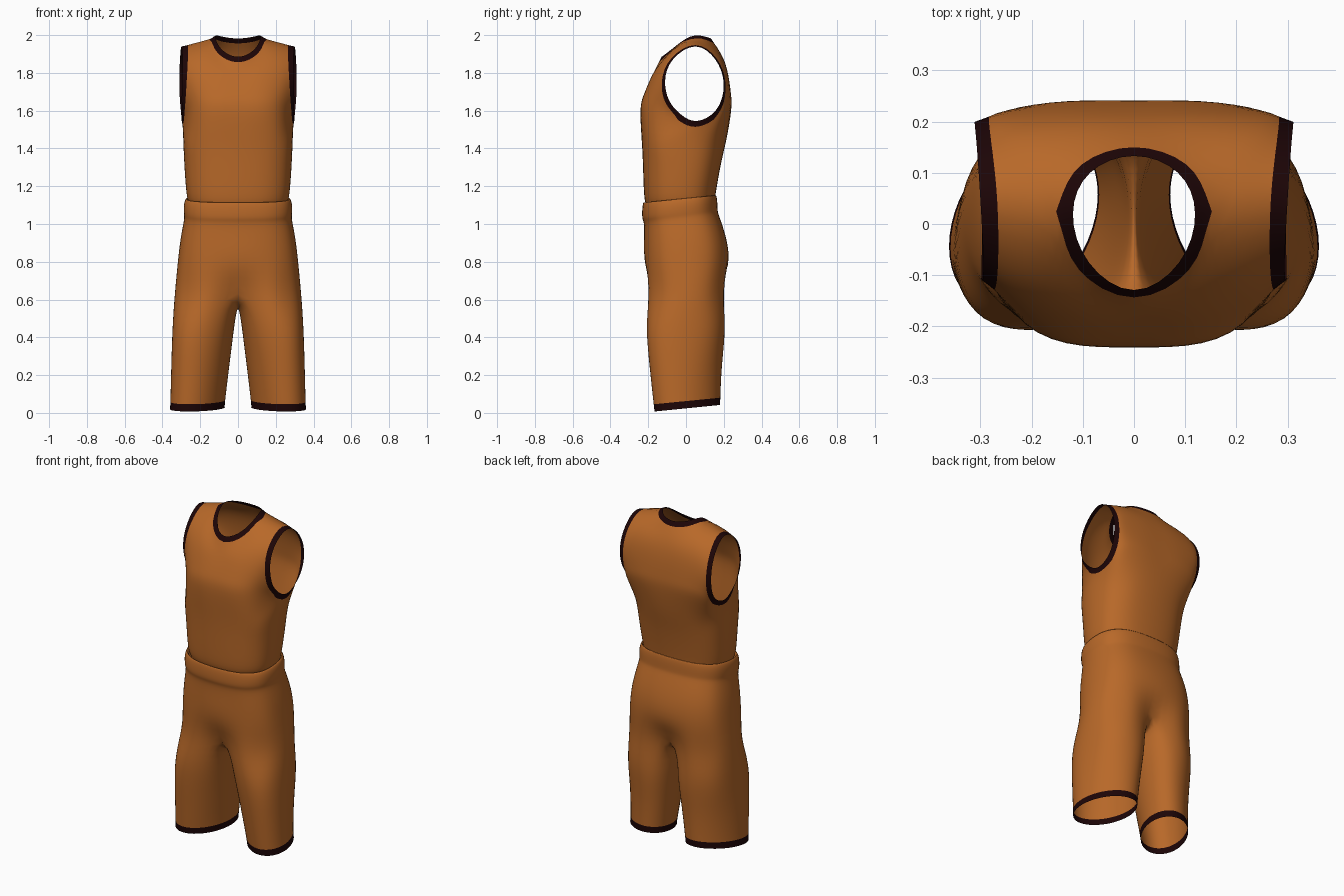
import bpy, bmesh, math
from mathutils import Matrix, Vector

if "Cube" in bpy.data.objects:
    bpy.data.objects.remove(bpy.data.objects["Cube"])


def material(name, rgb):
    m = bpy.data.materials.new(name)
    m.diffuse_color = (*rgb, 1)
    m.use_nodes = True
    m.node_tree.nodes["Principled BSDF"].inputs["Base Color"].default_value = m.diffuse_color
    return m


FABRIC = material("orange fabric", (0.48, 0.14, 0.022))
TRIM = material("dark trim", (0.012, 0.0015, 0.002))


def oval(x0, hw, yf, yb, step, cols, p, skew=0):
    """Boxy oval in plan; column 4 is outermost, column 0 at the front, skew leans it forward-outward."""
    pts = []
    for c in range(cols):
        a = math.radians((c - 4) * step)
        co, si = math.cos(a), math.sin(a - math.radians(skew))
        pts.append((x0 + hw * math.copysign(abs(co) ** p, co),
                    (yf + yb) / 2 + (yb - yf) / 2 * math.copysign(abs(si) ** p, si)))
    return pts


def half_ring(z, hw, yf, yb, tilt=0.0, p=0.76):
    return [Vector((x, y, z + tilt * y)) for x, y in oval(0, hw, yf, yb, 22.5, 9, p)]


def strip(quads, a, b, closed=False):
    """Quads between two rows of points."""
    n = len(a)
    for i in range(n if closed else n - 1):
        j = (i + 1) % n
        quads.append((a[i], a[j], b[j], b[i]))


def garment(name, quads, is_trim, inset=0.0):
    """Mirror the half cage, colour the trim, and smooth through the cage points."""
    bm = bmesh.new()
    for q in quads:
        bm.faces.new([bm.verts.new(v) for v in q])
    bmesh.ops.remove_doubles(bm, verts=bm.verts[:], dist=1e-4)
    bmesh.ops.mirror(bm, geom=bm.verts[:] + bm.edges[:] + bm.faces[:],
                     matrix=Matrix.Identity(4), merge_dist=1e-4, axis='X')
    bmesh.ops.remove_doubles(bm, verts=bm.verts[:], dist=1e-4)
    bmesh.ops.recalc_face_normals(bm, faces=bm.faces[:])
    rim = bm.faces[:]
    if inset:
        rim = bmesh.ops.inset_region(bm, faces=bm.faces[:], thickness=inset,
                                     use_boundary=True, use_even_offset=True)["faces"]
    for f in rim:
        f.material_index = int(is_trim(f.calc_center_median()))
    for f in bm.faces:
        f.smooth = True
    me = bpy.data.meshes.new(name)
    bm.to_mesh(me)
    bm.free()
    me.materials.append(FABRIC)
    me.materials.append(TRIM)
    ob = bpy.data.objects.new(name, me)
    bpy.context.collection.objects.link(ob)
    sub = ob.modifiers.new("smooth", 'SUBSURF')
    sub.levels = sub.render_levels = 2
    # swell the cage so that the smoothed surface passes through the wanted points
    goal = [v.co.copy() for v in me.vertices]
    for _ in range(3):
        dg = bpy.context.evaluated_depsgraph_get()
        dg.update()
        ev = ob.evaluated_get(dg).data
        shift = [g - ev.vertices[i].co for i, g in enumerate(goal)]
        for v, s in zip(me.vertices, shift):
            if s.length < 0.08:
                v.co += s * 0.85
        me.update()
        ob.update_tag()
    return ob


def vecs(row):
    return [Vector(p) for p in row]


# --- sleeveless top: rings up to the armpit, then front and back panels
low = [half_ring(1.08, .252, -.208, .148, 0, .8),
       half_ring(1.16, .272, -.222, .157, 0, .8),
       half_ring(1.32, .284, -.228, .185, 0, .78),
       half_ring(1.45, .290, -.235, .215)]

# front panel rows, centre to armhole edge
front = [vecs(r) for r in (
    [(0, -.240, 1.60), (.13, -.234, 1.60), (.235, -.175, 1.59), (.296, -.02, 1.575)],
    [(0, -.224, 1.68), (.13, -.218, 1.68), (.232, -.172, 1.67), (.298, -.088, 1.65)],
    [(0, -.195, 1.75), (.12, -.190, 1.76), (.225, -.155, 1.77), (.296, -.110, 1.76)],
    [(0, -.165, 1.81), (.10, -.153, 1.83), (.195, -.105, 1.88), (.294, -.070, 1.87)],
    [(0, -.130, 1.885), (.088, -.075, 1.925), (.119, .02, 1.992), (.300, .05, 1.942)])]

# back panel rows, armhole edge to centre
back = [vecs(r) for r in (
    [(.300, .13, 1.575), (.25, .210, 1.59), (.13, .236, 1.60), (0, .238, 1.60)],
    [(.307, .185, 1.65), (.245, .222, 1.67), (.13, .237, 1.68), (0, .238, 1.68)],
    [(.311, .198, 1.76), (.24, .216, 1.77), (.12, .224, 1.78), (0, .225, 1.78)],
    [(.307, .155, 1.87), (.22, .168, 1.90), (.11, .188, 1.89), (0, .195, 1.88)],
    [(.300, .05, 1.942), (.119, .02, 1.992), (.086, .100, 1.992), (0, .133, 1.982)])]

armpit = Vector((.298, .05, 1.545))
quads = []
rings = low + [front[0] + [armpit] + back[0]]
for a, b in zip(rings, rings[1:]):
    strip(quads, a, b)
for panel in (front, back):
    for a, b in zip(panel, panel[1:]):
        strip(quads, a, b)
garment("sleeveless_top", quads, lambda c: c.z > 1.3, inset=0.030)

# --- shorts: rolled waistband, hips, crotch seam and legs
hips = [half_ring(z, hw, yf, yb, t) for z, hw, yf, yb, t in (
    (1.115, .262, -.215, .152, .10),
    (1.137, .274, -.224, .158, .10),
    (1.105, .286, -.231, .165, .10),
    (1.055, .286, -.231, .168, .10),
    (1.020, .286, -.223, .178, .08),
    (.920, .304, -.221, .213, 0),
    (.780, .320, -.217, .224, 0))]
crotch = half_ring(.62, .335, -.215, .216, 0, .82)
crotch[0] = Vector((0, -.155, .635))
crotch[8] = Vector((0, .16, .64))
seam = vecs([(0, .08, .575), (0, 0, .55), (0, -.08, .57)])


def leg_ring(z, xin, xout, yf, yb, tilt, p, skew):
    return [Vector((x, y, z + tilt * y)) for x, y in
            oval((xin + xout) / 2, (xout - xin) / 2, yf, yb, 30, 12, p, skew)]


legs = [crotch + seam] + [leg_ring(*r) for r in (
    (.45, .020, .346, -.207, .205, 0, .88, 8),
    (.25, .046, .353, -.192, .190, .03, .95, 14),
    (.060, .068, .358, -.171, .182, .10, 1, 17),
    (.024, .070, .361, -.166, .180, .10, 1, 17))]

quads = []
waist_rows = hips + [crotch]
for a, b in zip(waist_rows, waist_rows[1:]):
    strip(quads, a, b)
for a, b in zip(legs, legs[1:]):
    strip(quads, a, b, closed=True)
garment("shorts", quads, lambda c: c.z < .05 + .1 * c.y)
